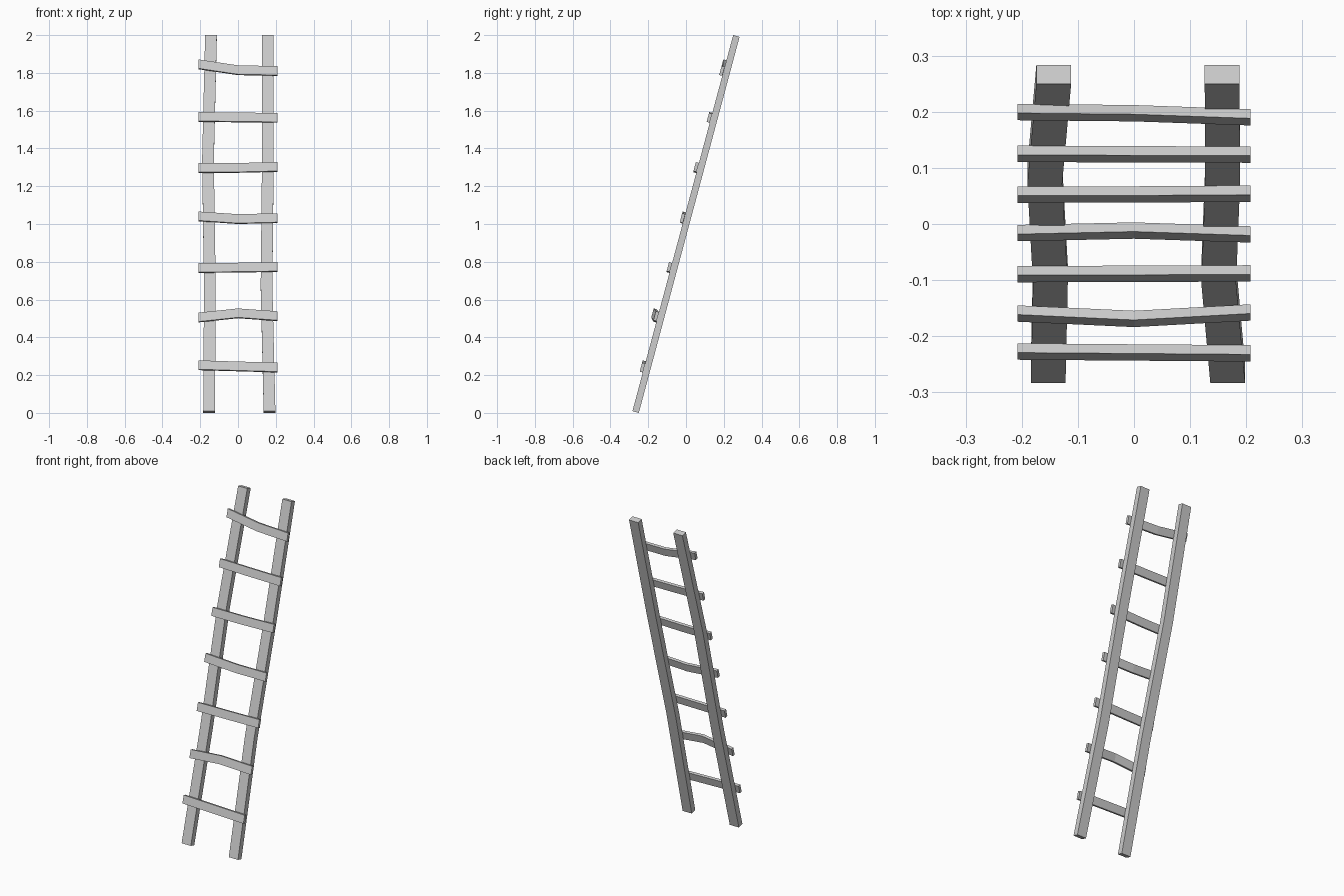
import bpy, bmesh, math
from mathutils import Matrix, Vector

if "Cube" in bpy.data.objects:
    bpy.data.objects.remove(bpy.data.objects["Cube"])

TILT = math.radians(15)
LEAN = Matrix.Translation((0, 0, 1)) @ Matrix.Rotation(-TILT, 4, 'X')
RAIL_W, RAIL_T, LENGTH = 0.062, 0.035, 2.061
RUNG_H, RUNG_T, RUNG_HALF = 0.049, 0.017, 0.208


def plank(name, centres, u, v):
    """Loft a box section (half vectors u, v) along centre points, then lean it."""
    u, v = Vector(u), Vector(v)
    bm = bmesh.new()
    rings = [[bm.verts.new(LEAN @ (Vector(c) + a * u + b * v))
              for a, b in ((-1, -1), (1, -1), (1, 1), (-1, 1))] for c in centres]
    for r0, r1 in zip(rings, rings[1:]):
        for i in range(4):
            j = (i + 1) % 4
            bm.faces.new((r0[i], r0[j], r1[j], r1[i]))
    bm.faces.new(rings[0])
    bm.faces.new(rings[-1])
    bmesh.ops.recalc_face_normals(bm, faces=bm.faces)
    mesh = bpy.data.meshes.new(name)
    bm.to_mesh(mesh)
    bm.free()
    bpy.context.collection.objects.link(bpy.data.objects.new(name, mesh))


# Side rails: x of the centre line at evenly spaced stations, bottom to top
for name, xs in (("left_rail", (-0.153, -0.149, -0.159, -0.143)),
                 ("right_rail", (0.167, 0.151, 0.158, 0.157))):
    pts = [(x, 0, LENGTH * (i / 3 - 0.5)) for i, x in enumerate(xs)]
    plank(name, pts, (RAIL_W / 2, 0, 0), (0, RAIL_T / 2, 0))

# Rungs: heights at left, middle, right, and how far the middle bows inward
rungs = [(0.252, 0.246, 0.240, 0), (0.505, 0.527, 0.512, -0.015),
         (0.767, 0.769, 0.772, 0), (1.040, 1.026, 1.031, 0.008),
         (1.296, 1.297, 1.302, 0), (1.567, 1.564, 1.562, 0),
         (1.845, 1.814, 1.810, 0.006)]
for n, (zl, zm, zr, bow) in enumerate(rungs, 1):
    pts = []
    for x, z, b in ((-RUNG_HALF, zl, 0), (0, zm, bow), (RUNG_HALF, zr, 0)):
        y = -(RAIL_T + RUNG_T) / 2 + b
        pts.append((x, y, (z - 1 + y * math.sin(TILT)) / math.cos(TILT)))
    plank(f"rung_{n}", pts, (0, RUNG_T / 2, 0), (0, 0, RUNG_H / 2))
